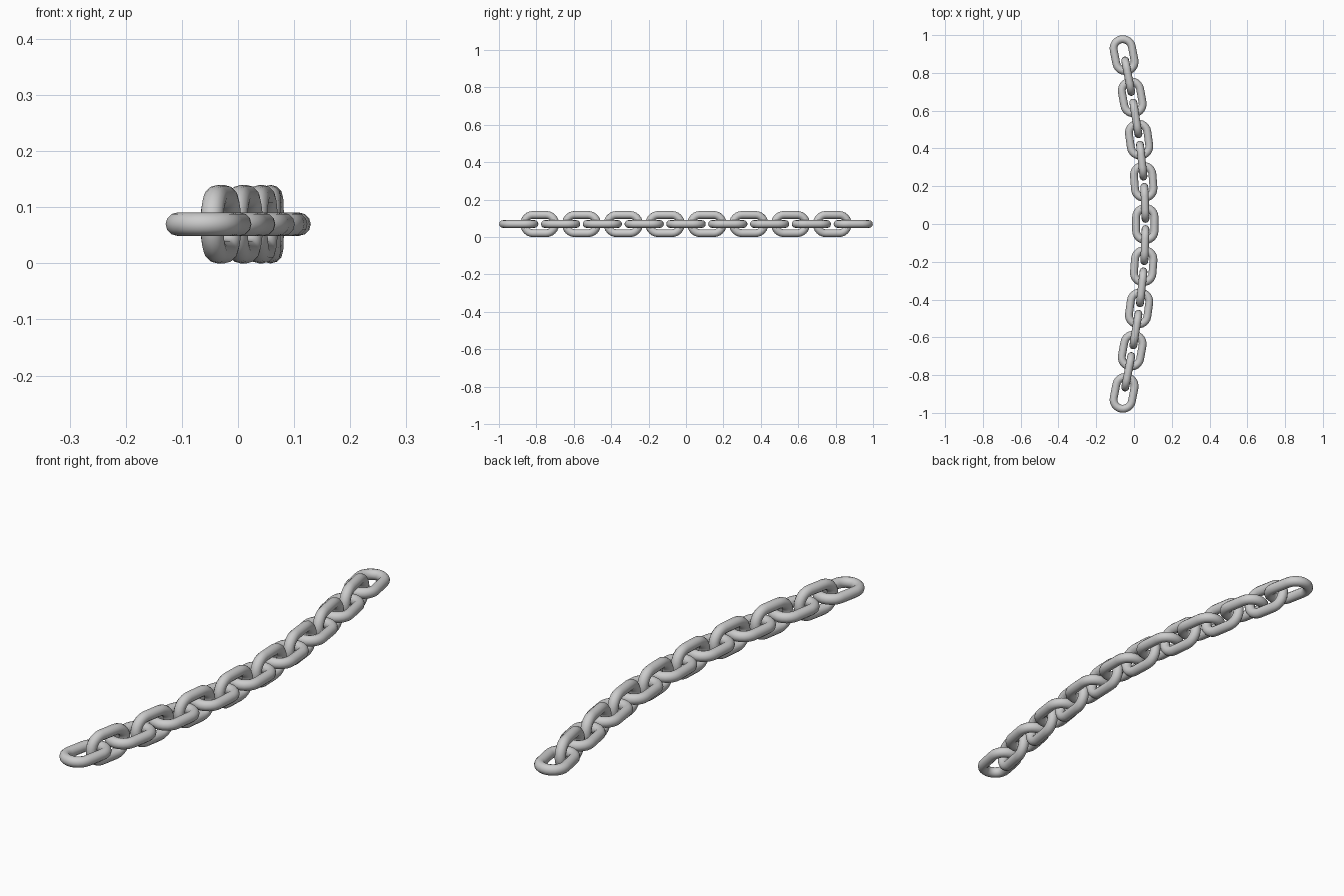
import bpy, bmesh
from math import sin, cos, pi, atan
from mathutils import Matrix, Vector

if "Cube" in bpy.data.objects:
    bpy.data.objects.remove(bpy.data.objects["Cube"])

COUNT = 17          # links in the chain
END_Y = 0.894       # centre of the end links
BOW = 0.1125        # sideways bow of the chain
BEND_R = 0.049      # centreline radius of the link ends
WIRE_R = 0.0207     # link bar radius
HALF_STRAIGHT = 0.036
ARC, SIDES = 12, 12


def link_mesh():
    """One oval link lying flat, long axis on y."""
    bm = bmesh.new()
    rings = []
    for end in (0, 1):
        for i in range(ARC + 1):
            a = end * pi + pi * i / ARC
            out = Vector((cos(a), sin(a), 0))
            c = out * BEND_R + Vector((0, HALF_STRAIGHT * (1 - 2 * end), 0))
            rings.append([bm.verts.new(c + WIRE_R * (out * cos(b) + Vector((0, 0, sin(b)))))
                          for b in (2 * pi * k / SIDES for k in range(SIDES))])
    for r, s in zip(rings, rings[1:] + rings[:1]):
        for k in range(SIDES):
            n = (k + 1) % SIDES
            bm.faces.new((r[k], s[k], s[n], r[n])).smooth = True
    bmesh.ops.recalc_face_normals(bm, faces=bm.faces)
    me = bpy.data.meshes.new("chain_link")
    bm.to_mesh(me)
    bm.free()
    return me


mesh = link_mesh()

# Links along a gentle bow, alternately flat and upright
for i in range(COUNT):
    t = 2 * i / (COUNT - 1) - 1
    y = END_Y * t
    x = 0.06 - BOW * (1 - cos(pi * t / 2))
    slope = -BOW * pi / (2 * END_Y) * sin(pi * t / 2)
    kind = "upright" if i % 2 else "flat"
    ob = bpy.data.objects.new(f"{kind}_link_{i + 1}", mesh)
    bpy.context.collection.objects.link(ob)
    ob.matrix_world = (Matrix.Translation((x, y, BEND_R + WIRE_R))
                       @ Matrix.Rotation(-atan(slope), 4, 'Z')
                       @ Matrix.Rotation(pi / 2 * (i % 2), 4, 'Y'))
